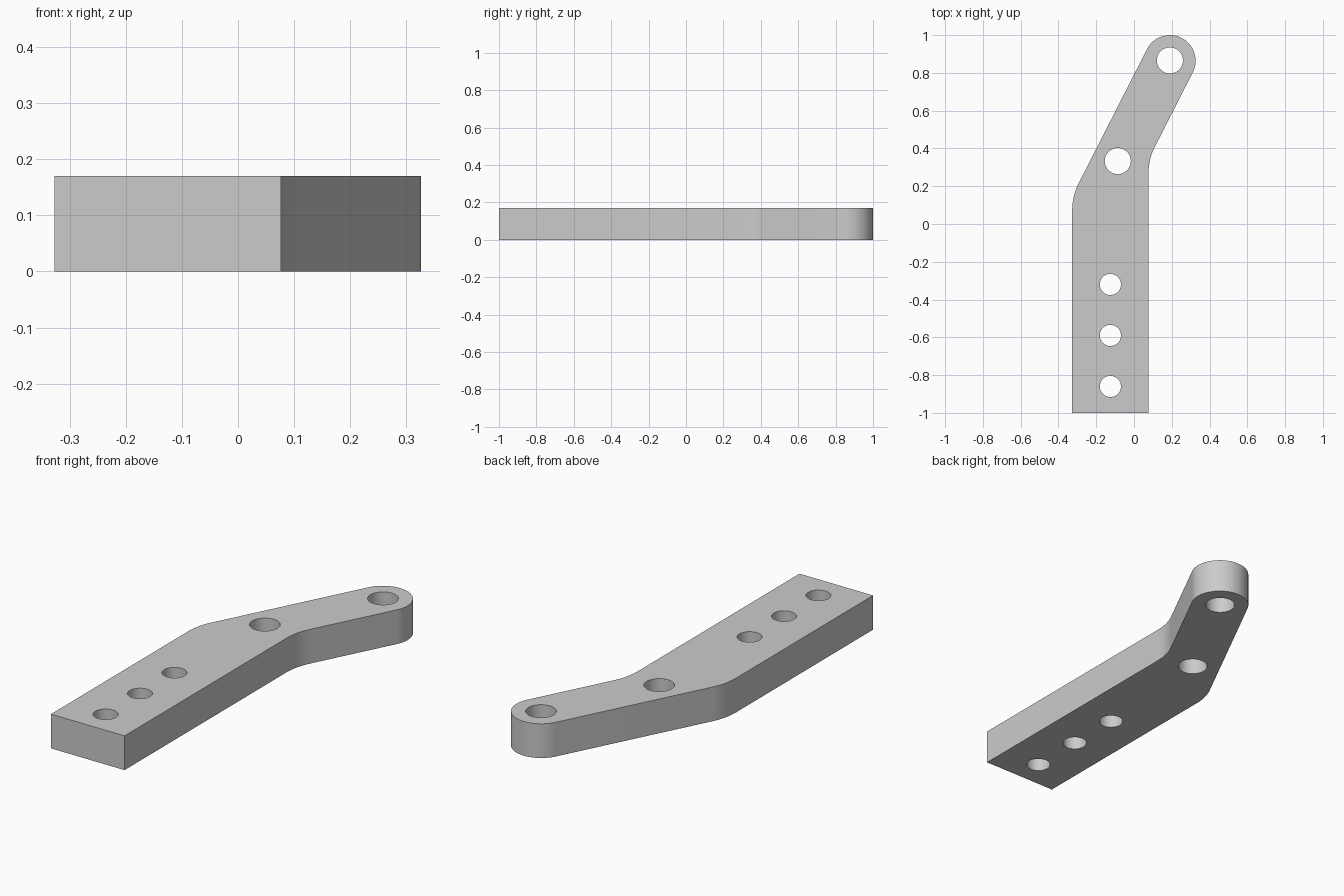
import bpy, bmesh, math
from mathutils import Vector

if "Cube" in bpy.data.objects:
    bpy.data.objects.remove(bpy.data.objects["Cube"])

HEIGHT = 0.17
LEFT, RIGHT = -0.327, 0.077          # sides of the straight bar
TIP, TIP_R = Vector((0.19, 0.864)), 0.136
ANGLE = math.radians(63)             # direction of the bent arm
BEND_R = 0.3


def arc(cx, cy, r, a0, a1, n):
    return [(cx + r * math.cos(a0 + (a1 - a0) * i / n),
             cy + r * math.sin(a0 + (a1 - a0) * i / n)) for i in range(n + 1)]


def circle(cx, cy, r, n=64):
    return arc(cx, cy, r, 0, 2 * math.pi, n)[:-1]


# Outline: straight bar, rounded bend, arm with a round tip
arm = Vector((math.cos(ANGLE), math.sin(ANGLE)))
normal = Vector((arm.y, -arm.x))     # points to the right of the arm
turn = math.pi / 2 - ANGLE
tangent = BEND_R * math.tan(turn / 2)


def corner_y(x, side):
    p = TIP + normal * TIP_R * side
    return p.y + (x - p.x) * math.tan(ANGLE)


outline = [(LEFT, -1), (RIGHT, -1)]
outline += arc(RIGHT + BEND_R, corner_y(RIGHT, 1) - tangent, BEND_R,
               math.pi, math.pi - turn, 12)
outline += arc(TIP.x, TIP.y, TIP_R, -turn, math.pi - turn, 48)
outline += arc(LEFT + BEND_R, corner_y(LEFT, -1) - tangent, BEND_R,
               math.pi - turn, math.pi, 12)

# Three small bolt holes, one pivot hole at the bend, one at the tip
holes = [circle(-0.125, y, 0.056) for y in (-0.86, -0.59, -0.32)]
holes += [circle(-0.086, 0.333, 0.069), circle(TIP.x, TIP.y + 0.002, 0.069)]

# Fill the flat profile and extrude it into the plate
bm = bmesh.new()
for loop in [outline] + holes:
    verts = [bm.verts.new((x, y, 0)) for x, y in loop]
    for i, v in enumerate(verts):
        bm.edges.new((v, verts[(i + 1) % len(verts)]))
bmesh.ops.triangle_fill(bm, use_beauty=True, use_dissolve=False,
                        edges=bm.edges[:], normal=(0, 0, 1))
result = bmesh.ops.extrude_face_region(bm, geom=bm.faces[:], use_keep_orig=True)
top = [g for g in result["geom"] if isinstance(g, bmesh.types.BMVert)]
bmesh.ops.translate(bm, verts=top, vec=(0, 0, HEIGHT))
bmesh.ops.recalc_face_normals(bm, faces=bm.faces[:])

mesh = bpy.data.meshes.new("bent_arm_plate")
bm.to_mesh(mesh)
bm.free()
plate = bpy.data.objects.new("bent_arm_plate", mesh)
bpy.context.collection.objects.link(plate)

grey = bpy.data.materials.new("light grey metal")
grey.diffuse_color = (0.6, 0.6, 0.6, 1)
grey.use_nodes = True
grey.node_tree.nodes["Principled BSDF"].inputs["Base Color"].default_value = grey.diffuse_color
mesh.materials.append(grey)

bpy.context.view_layer.objects.active = plate
plate.select_set(True)
bpy.ops.object.shade_smooth_by_angle(angle=math.radians(30))
